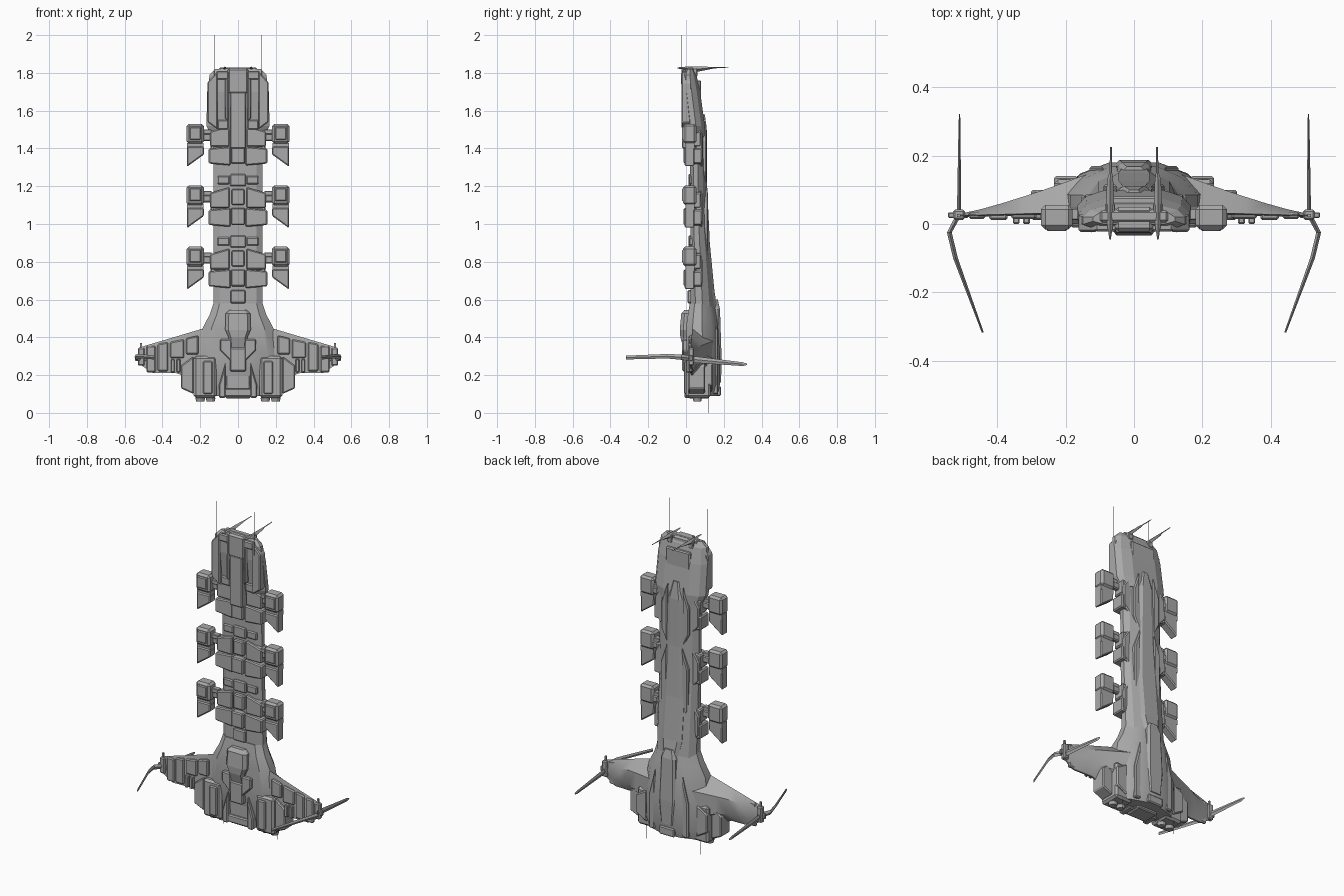
import bpy, bmesh, math

old = bpy.data.objects.get("Cube")
if old:
    bpy.data.objects.remove(old, do_unlink=True)

shade = (.4, .4, .4, 1)
grey = bpy.data.materials.new("hull_grey")
grey.use_nodes = True
grey.diffuse_color = shade
grey.node_tree.nodes["Principled BSDF"].inputs["Base Color"].default_value = shade


def loft(name, rings, mirror=True, bevel=0, smooth=False):
    """Skin a closed surface through rings of equal point count."""
    bm = bmesh.new()
    loops = [[bm.verts.new(point) for point in ring] for ring in rings]
    for lower, upper in zip(loops, loops[1:]):
        for i in range(len(lower)):
            bm.faces.new((lower[i - 1], lower[i], upper[i], upper[i - 1]))
    bm.faces.new(loops[0])
    bm.faces.new(loops[-1])
    bmesh.ops.recalc_face_normals(bm, faces=bm.faces)
    mesh = bpy.data.meshes.new(name)
    bm.to_mesh(mesh)
    bm.free()
    mesh.materials.append(grey)
    part = bpy.data.objects.new(name, mesh)
    bpy.context.collection.objects.link(part)
    if smooth:
        bpy.ops.object.select_all(action='DESELECT')
        part.select_set(True)
        bpy.context.view_layer.objects.active = part
        bpy.ops.object.shade_smooth_by_angle(angle=math.radians(35))
    if bevel:
        part.modifiers.new("Bevel", 'BEVEL').width = bevel
        part.modifiers["Bevel"].segments = 1
    if mirror:
        part.modifiers.new("Mirror", 'MIRROR').use_mirror_merge = False


def panel(name, inner, outer, low, high, front, back,
          cut_low=0, cut_high=0, mirror=True, bevel=.006):
    """Armour block whose outer edge can be cut back at its lower and upper ends."""
    outline = [(inner, low), (outer, low + cut_low), (outer, high - cut_high), (inner, high)]
    loft(name, [[(x, y, z) for x, z in outline] for y in (front, back)], mirror, bevel)


def plate(name, half, low, high, front, back, bevel=.006):
    """Block centred on the middle line."""
    panel(name, -half, half, low, high, front, back, mirror=False, bevel=bevel)


def hull(name, stations, crown, shoulder, smooth=False):
    """Arched hull through stations of (height, half width, front, back)."""
    rings = []
    for z, half, front, back in stations:
        depth = back - front
        side = [(half * .75, front), (half, front + depth * .2), (half, front + depth * .5),
                (half * shoulder, front + depth * .8), (half * crown, back)]
        rings.append([(x, y, z) for x, y in side] + [(-x, y, z) for x, y in reversed(side)])
    loft(name, rings, mirror=False, smooth=smooth)


def spike(name, path):
    """Diamond blade along a path of (x, y, z, half width, half height)."""
    loft(name, [[(x + wide, y, z), (x, y, z + tall), (x - wide, y, z), (x, y, z - tall)]
                for x, y, z, wide, tall in path])


# Head, long neck and broad stern
hull("head_hull", [(1.82, .12, 0, .04), (1.79, .15, -.015, .055), (1.7, .163, -.015, .075),
                   (1.52, .167, .005, .1), (1.46, .14, .02, .1)], crown=.5, shoulder=.85)
hull("neck", [(1.5, .13, .02, .1), (1, .13, .025, .11), (.56, .13, .025, .15)],
     crown=.4, shoulder=.8)
hull("stern_hull", [(.58, .13, .02, .15), (.52, .15, .01, .16), (.45, .187, 0, .17),
                    (.3, .21, .005, .18), (.15, .21, .02, .18), (.09, .19, .04, .165)],
     crown=.35, shoulder=.75, smooth=True)

# Head armour with two long front channels
plate("head_keel", half=.042, low=1.4, high=1.7, front=-.022, back=.05)
plate("head_brow", half=.055, low=1.69, high=1.825, front=-.022, back=.05, bevel=.01)
plate("head_cap", half=.1, low=1.8, high=1.828, front=.005, back=.04)
plate("head_back_plate", half=.08, low=1.53, high=1.76, front=.04, back=.08)
panel("head_cheek", inner=.108, outer=.162, low=1.5, high=1.81, front=-.024, back=.03,
      cut_low=.04, cut_high=.06)
panel("head_inner_rib", inner=.05, outer=.07, low=1.54, high=1.77, front=-.02, back=.03,
      cut_low=.02)
panel("head_channel_foot", inner=.05, outer=.11, low=1.5, high=1.55, front=-.006, back=.03)
panel("head_channel_cap", inner=.05, outer=.115, low=1.765, high=1.81, front=-.022, back=.03)

# Three neck segments with side pods
for number, base in enumerate((.66, .985, 1.31), start=1):
    def segment_name(part):
        return f"{part}_{number}"

    middle, top = base + .1, base + .21
    panel(segment_name("segment_plate"), inner=.04, outer=.155, low=base, high=middle,
          front=.002, back=.085, cut_low=.01, cut_high=.01)
    panel(segment_name("segment_upper_plate"), inner=.045, outer=.148, low=middle, high=top,
          front=.008, back=.08, cut_high=.03)
    panel(segment_name("segment_clamp"), inner=.045, outer=.11, low=top + .015, high=top + .06,
          front=.016, back=.06)
    plate(segment_name("segment_keel"), half=.038, low=base + .01, high=middle,
          front=-.012, back=.06)
    plate(segment_name("segment_upper_keel"), half=.034, low=middle + .015, high=top - .01,
          front=0, back=.06)
    plate(segment_name("neck_keel"), half=.042, low=top + .005, high=top + .07,
          front=.012, back=.06)
    panel(segment_name("flank_plate"), inner=.09, outer=.145, low=base - .03, high=top + .02,
          front=.05, back=.088, cut_low=.06, cut_high=.09)

    # Pod with raised cover, stepped band and slanted lower fin
    panel(segment_name("pod_case"), inner=.18, outer=.272, low=middle + .015, high=top + .01,
          front=-.016, back=.055, bevel=.012)
    panel(segment_name("pod_cover"), inner=.195, outer=.258, low=middle + .035, high=top - .005,
          front=-.021, back=0)
    panel(segment_name("pod_band"), inner=.183, outer=.27, low=middle - .01, high=middle + .02,
          front=-.002, back=.045, bevel=0)
    panel(segment_name("pod_fin"), inner=.27, outer=.18, low=base - .007, high=middle,
          front=-.008, back=.045, cut_low=.065)
    panel(segment_name("pod_strut"), inner=.12, outer=.19, low=middle + .03, high=middle + .07,
          front=.02, back=.05)
    panel(segment_name("pod_arm"), inner=.14, outer=.185, low=middle + .065, high=middle + .09,
          front=.012, back=.045, bevel=.003)
plate("lower_neck_keel", half=.04, low=.58, high=.65, front=.008, back=.06)

# Raised spine and rails down the back
hull("back_spine", [(1.58, .02, .06, .1), (1.48, .05, .06, .112), (1.2, .055, .06, .112),
                    (.9, .075, .06, .126), (.65, .075, .08, .15), (.52, .05, .1, .17)],
     crown=.6, shoulder=.9)
panel("upper_spine_rail", inner=.05, outer=.09, low=1.2, high=1.56, front=.07, back=.108,
      cut_low=.08, cut_high=.12)
panel("lower_spine_rail", inner=.05, outer=.09, low=.75, high=1.2, front=.07, back=.116,
      cut_low=.08, cut_high=.12)
hull("stern_ridge", [(.6, .03, .12, .168), (.55, .05, .12, .18), (.3, .06, .12, .188),
                     (.16, .045, .12, .186)], crown=.7, shoulder=.95)
panel("stern_back_rib", inner=.09, outer=.13, low=.1, high=.46, front=.1, back=.17,
      cut_high=.16)
plate("stern_back_hatch", half=.05, low=.09, high=.14, front=.12, back=.186)

# Bridge dome and recessed bay on the stern front
hull("bridge_dome", [(.545, .045, -.008, .06), (.525, .065, -.025, .06), (.44, .068, -.033, .06),
                     (.4, .05, -.03, .06), (.34, .045, -.012, .06)], crown=.8, shoulder=1)
panel("bay_hood", inner=.035, outer=.095, low=.27, high=.39, front=-.02, back=.06, cut_low=.06)
panel("bay_frame", inner=.065, outer=.1, low=.08, high=.27, front=-.008, back=.08, cut_high=.12)
plate("bay_roof", half=.042, low=.22, high=.345, front=-.02, back=.06)
plate("bay_floor", half=.065, low=.075, high=.21, front=.015, back=.12)
plate("bay_sill", half=.075, low=.085, high=.13, front=0, back=.1)

# Engine blocks, nozzles and rear shoulder pods
panel("inner_engine", inner=.115, outer=.235, low=.08, high=.3, front=0, back=.13, bevel=.012)
panel("engine_face", inner=.135, outer=.185, low=.1, high=.275, front=-.01, back=.05)
panel("outer_engine", inner=.235, outer=.302, low=.1, high=.3, front=.012, back=.1,
      cut_low=.03, cut_high=.05)
panel("back_shoulder_pod", inner=.165, outer=.235, low=.11, high=.3, front=.1, back=.14,
      cut_low=.04, cut_high=.04)
sides = [math.tau * side / 10 for side in range(10)]
for name, x in (("inner_nozzle", .145), ("outer_nozzle", .2)):
    loft(name, [[(x + radius * math.cos(a), .06 + radius * math.sin(a), z) for a in sides]
                for z, radius in ((.12, .02), (.075, .025), (.06, .021))])

# Swept wings, thick at the root and thin at the tip
wing_sections = []
steps = 6
for step in range(steps + 1):
    out = step / steps
    x = .14 + .37 * out
    top = .46 - .11 * out
    low = .14 + .07 * min(1, out * 2) + .04 * max(0, out * 6 - 5)
    front = .03 - .01 * out
    back = .03 + .115 * (1 - out) ** 1.2
    chord = top - low
    wing_sections.append([(x, front, low), (x, front, top - chord * .15), (x, front + .005, top),
                          (x, back, top - chord * .25), (x, back, low + chord * .3),
                          (x, front + .01, low)])
loft("wing", wing_sections, smooth=True)

# Armour panels and teeth on the wing front
panel("wing_root_panel", inner=.21, outer=.275, low=.31, high=.41, front=.012, back=.035,
      cut_high=.015)
panel("wing_middle_panel", inner=.285, outer=.36, low=.29, high=.39, front=.015, back=.035,
      cut_high=.015)
panel("wing_outer_panel", inner=.37, outer=.425, low=.22, high=.375, front=.012, back=.035,
      cut_high=.01)
panel("wing_end_panel", inner=.435, outer=.485, low=.215, high=.355, front=.015, back=.035)
for name, x in (("inner_wing_tooth", .305), ("outer_wing_tooth", .335)):
    panel(name, inner=x, outer=x + .02, low=.215, high=.285, front=0, back=.04, bevel=.004)

# Wing tip joints and long blades
panel("tip_joint", inner=.495, outer=.53, low=.25, high=.345, front=.012, back=.042)
panel("tip_collar", inner=.485, outer=.545, low=.275, high=.305, front=.018, back=.034, bevel=.003)
panel("tip_prong", inner=.508, outer=.518, low=.34, high=.37, front=.02, back=.03, bevel=0)
spike("tip_rear_blade", [(.513, .02, .285, .006, .018), (.511, .3, .258, .003, .01),
                         (.511, .322, .257, .001, .004)])
spike("tip_front_blade", [(.517, .02, .29, .008, .016), (.541, -.025, .295, .007, .014),
                          (.523, -.1, .3, .007, .012), (.443, -.318, .293, .003, .01)])

# Head fins, antennas and stern needles
spike("head_fin", [(.07, -.046, 1.826, .002, .003), (.07, 0, 1.825, .009, .008),
                   (.07, .06, 1.82, .012, .014), (.07, .13, 1.826, .009, .006),
                   (.068, .15, 1.828, .004, .004), (.067, .225, 1.83, .003, .002)])
panel("fin_mount", inner=.055, outer=.085, low=1.78, high=1.825, front=.01, back=.06, bevel=.004)
panel("antenna", inner=.124, outer=.126, low=1.74, high=2, front=-.027, back=-.025, bevel=0)
panel("stern_needle", inner=.179, outer=.181, low=0, high=.1, front=.119, back=.121, bevel=0)
